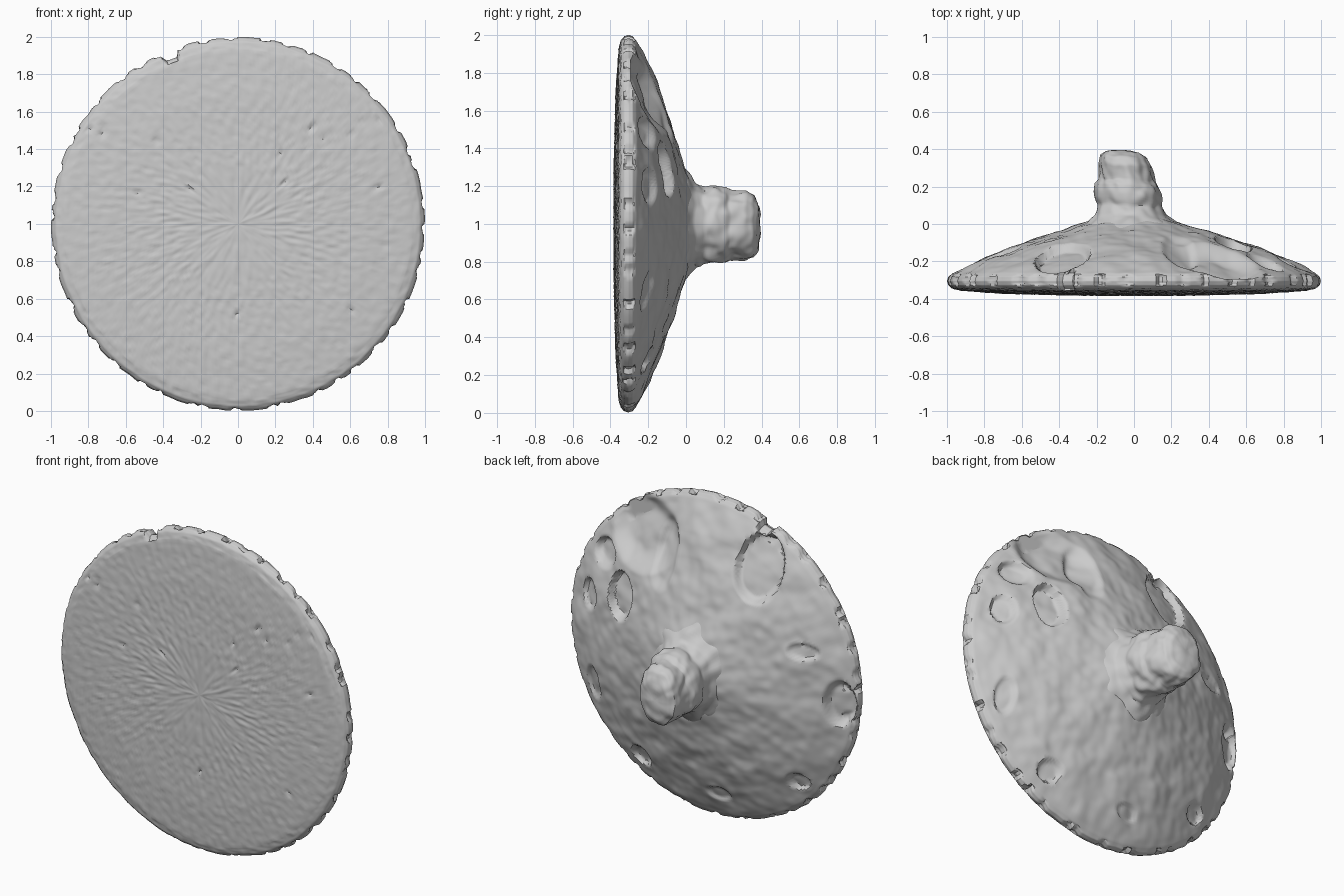
import bpy, bmesh, random
from math import sin, cos, pi, atan2, hypot
from mathutils import Vector, noise

if "Cube" in bpy.data.objects:
    bpy.data.objects.remove(bpy.data.objects["Cube"])

random.seed(4)
SEG = 320


def lathe(name, profile, segs, shape):
    """Spin (radius, y, steps) points round the y axis at z = 1, then run shape() on each point."""
    pts = []
    for (r0, y0, n), (r1, y1, _) in zip(profile, profile[1:]):
        pts += [(r0 + (r1 - r0) * i / n, y0 + (y1 - y0) * i / n) for i in range(n)]
    pts.append(profile[-1][:2])
    bm = bmesh.new()
    rings = []
    for r, y in pts:
        count = 1 if r < 1e-6 else segs
        rings.append([bm.verts.new(shape(r, y, 2 * pi * i / segs)) for i in range(count)])
    for a, b in zip(rings, rings[1:]):
        for i in range(segs):
            j = (i + 1) % segs
            quad = [a[i % len(a)], a[j % len(a)], b[j % len(b)], b[i % len(b)]]
            bm.faces.new(list(dict.fromkeys(quad)))
    bmesh.ops.recalc_face_normals(bm, faces=bm.faces)
    mesh = bpy.data.meshes.new(name)
    bm.to_mesh(mesh)
    bm.free()
    obj = bpy.data.objects.new(name, mesh)
    bpy.context.collection.objects.link(obj)
    bpy.ops.object.select_all(action='DESELECT')
    obj.select_set(True)
    bpy.context.view_layer.objects.active = obj
    bpy.ops.object.shade_smooth_by_angle(angle=0.7)
    return obj


def rough(x, y, z, size):
    return noise.noise(Vector((x / size, y / size, z / size)))


def bump(d, hard):
    """1 inside, 0 outside; hard makes the wall steeper."""
    t = max(0.0, min(1.0, (1 - d) * hard))
    return t * t * (3 - 2 * t)


# Chips on the back: x, z from centre, half width, half height, depth, wall steepness
chips = [(-.38, .68, .15, .20, .045, 3.5), (.53, .29, .10, .15, .055, 2.5),
         (.42, .68, .27, .22, .07, 1.2), (.24, .62, .10, .22, .025, 1.5),
         (.80, .20, .07, .10, .03, 2), (-.90, -.05, .09, .15, .05, 2),
         (-.63, -.60, .07, .06, .03, 2), (-.70, .25, .10, .05, .018, 2),
         (.45, -.72, .08, .07, .03, 2), (.78, -.35, .06, .12, .02, 2),
         (.70, .48, .10, .09, .04, 1.5), (-.10, -.80, .08, .05, .015, 2)]

# Small pits round the rim, and nicks on the front face
pits = [(2 * pi * (k + random.uniform(-.35, .35)) / 44, random.uniform(.018, .038),
         random.uniform(.012, .025)) for k in range(44)]
nicks = [(random.uniform(-.8, .8), random.uniform(-.6, .6), random.uniform(0, pi))
         for _ in range(18)]
notch = atan2(.92, -.37)


def disc_shape(r, y, a):
    x, z = r * cos(a), r * sin(a)
    front = y < -.335
    if front:
        y += .006 * rough(x, 0, z * 1.5, .035) * min(1, (1.02 - r) * 12)
        for nx, nz, na in nicks:
            u = (x - nx) * cos(na) + (z - nz) * sin(na)
            v = (z - nz) * cos(na) - (x - nx) * sin(na)
            y += .012 * bump((u / .03) ** 2 + (v / .014) ** 2, 1)
    elif y > -.29:
        fade = min(1, (1.0 - r) * 14)
        n = rough(x, 3, z, .16) * .014 + rough(x, 7, z, .06) * .006
        drop = sum(d * bump(((x - cx) / w) ** 2 + ((z - cz) / h) ** 2, k)
                   for cx, cz, w, h, d, k in chips)
        y = max(y + n * fade - drop, -.30)
    if r > .9:
        # rim: wavering outline, pits and the single bite
        r -= .007 * max(0, rough(x, 0, z, .07) + .2) * (r - .9) * 10
        for pa, w, d in pits:
            da = (a - pa + pi) % (2 * pi) - pi
            r -= d * bump((da / w) ** 2 + ((y + .30) / .035) ** 2, 2)
        da = (a - notch + pi) % (2 * pi) - pi
        r -= .05 * bump((da / .045) ** 2, 1.5) * min(1, max(0, r - .93) * 25)
    return (r * cos(a), y, 1 + r * sin(a))


# Broad shallow cone with a nearly flat, slightly domed front
disc = [(0, -.382, 10), (.3, -.381, 20), (.7, -.371, 12), (.93, -.355, 6), (.975, -.343, 4),
        (.993, -.327, 6), (1.0, -.305, 6), (.993, -.282, 5), (.97, -.263, 5), (.92, -.238, 10),
        (.80, -.178, 14), (.66, -.122, 14), (.53, -.078, 14), (.39, -.035, 10),
        (.28, -.002, 8), (.18, .03, 4), (0, .03, 1)]
lathe("shield_disc", disc, SEG, disc_shape)


# Lumpy rear knob: leans to -x and flattens towards its tip
def knob_shape(r, y, a):
    t = max(0, min(1, y / .39))
    c, s = cos(a), sin(a)
    lump = 1 + .13 * noise.noise(Vector((c * 1.4, y * 8, s * 1.4 + 5)))
    lump += .06 * noise.noise(Vector((c * 3.5, y * 20, s * 3.5)))
    x = r * c * lump * (.93 - .06 * t) - .015 - .04 * t
    z = 1 + r * s * lump * 1.06 + .005 - .02 * t
    return (x, y + .012 * rough(x, y, z, .07) - .07 * (x + .05) * t, z)


knob = [(.34, -.06, 5), (.27, 0, 5), (.215, .05, 5), (.19, .10, 6), (.192, .17, 5), (.187, .21, 3),
        (.172, .235, 3), (.168, .26, 5), (.165, .32, 4), (.15, .36, 4), (.115, .382, 4),
        (.06, .39, 3), (0, .392, 1)]
lathe("rear_knob", knob, 96, knob_shape)
